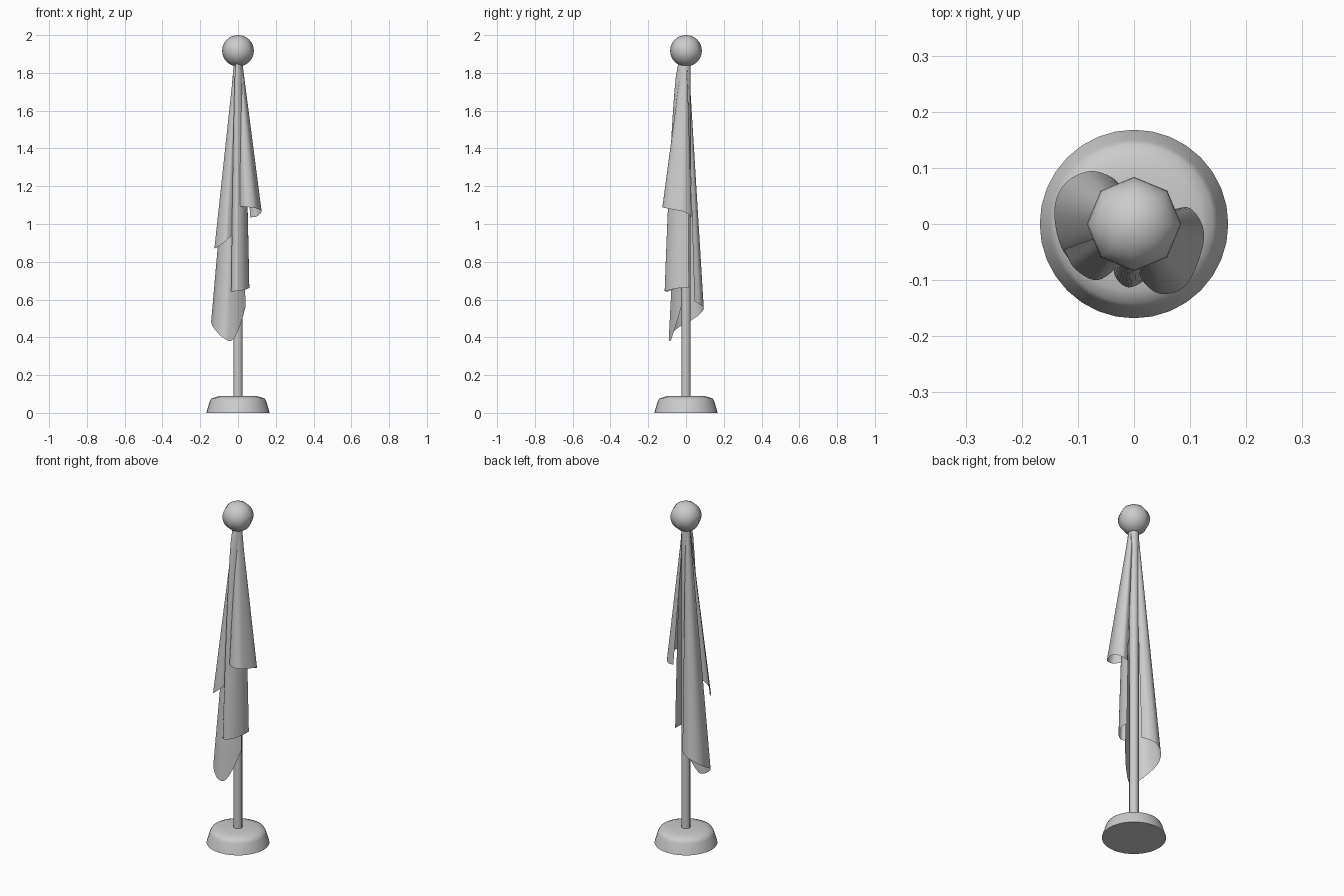
import bpy, bmesh, math
from mathutils import Vector

if "Cube" in bpy.data.objects:
    bpy.data.objects.remove(bpy.data.objects["Cube"])


def add_object(name, bm, angle=40):
    mesh = bpy.data.meshes.new(name)
    bm.to_mesh(mesh)
    bm.free()
    ob = bpy.data.objects.new(name, mesh)
    bpy.context.collection.objects.link(ob)
    bpy.ops.object.select_all(action='DESELECT')
    ob.select_set(True)
    bpy.context.view_layer.objects.active = ob
    bpy.ops.object.shade_smooth_by_angle(angle=math.radians(angle))
    return ob


def lathe(name, profile, sides, angle=40):
    """Revolve (radius, z) points about the z axis."""
    bm = bmesh.new()
    verts = [bm.verts.new((r, 0, z)) for r, z in profile]
    edges = [bm.edges.new(p) for p in zip(verts, verts[1:])]
    bmesh.ops.spin(bm, geom=verts + edges, axis=(0, 0, 1), cent=(0, 0, 0),
                   angle=math.tau, steps=sides)
    bmesh.ops.remove_doubles(bm, verts=bm.verts, dist=1e-5)
    bmesh.ops.recalc_face_normals(bm, faces=bm.faces)
    return add_object(name, bm, angle)


def smooth_path(points, steps=6):
    """Catmull-Rom curve through the points."""
    p = [Vector(q) for q in points]
    p = [2 * p[0] - p[1]] + p + [2 * p[-1] - p[-2]]
    out = []
    for i in range(1, len(p) - 2):
        a, b, c, d = p[i - 1:i + 3]
        for k in range(steps):
            t = k / steps
            out.append(0.5 * (2 * b + (c - a) * t + (2 * a - 5 * b + 4 * c - d) * t * t
                              + (3 * b - a - 3 * c + d) * t ** 3))
    return out + [p[-2]]


def cloth_fold(name, hem, top_z=1.86, gather=0.2, ease=1.0, rows=16):
    """Sheet hanging from the pole top and flaring out to a curved hem."""
    bm = bmesh.new()
    grid = []
    for b in smooth_path(hem):
        col = []
        for r in range(rows + 1):
            t = r / rows
            s = gather + (1 - gather) * t ** ease
            col.append(bm.verts.new((b.x * s, b.y * s, top_z + (b.z - top_z) * t)))
        grid.append(col)
    for c0, c1 in zip(grid, grid[1:]):
        for r in range(rows):
            bm.faces.new((c0[r], c0[r + 1], c1[r + 1], c1[r]))
    return add_object(name, bm, 60)


# Stand and pole
lathe("base", [(0, 0), (0.168, 0), (0.15, 0.06), (0.142, 0.075), (0.12, 0.084),
               (0.09, 0.09), (0, 0.09)], 32)
lathe("pole", [(0, 0.08), (0.025, 0.08), (0.025, 1.86), (0, 1.86)], 8, 50)

# Ball on top
ball = [(0.084 * math.sin(math.pi * i / 16), 1.917 - 0.083 * math.cos(math.pi * i / 16))
        for i in range(17)]
lathe("finial_ball", ball, 8, 60)

# Draped flag: long fold on the left and back
cloth_fold("flag_long_fold", [
    (-0.015, 0.045, 0.59), (-0.035, 0.08, 0.57), (-0.08, 0.094, 0.55),
    (-0.125, 0.07, 0.52), (-0.142, 0.02, 0.485), (-0.125, -0.05, 0.445),
    (-0.075, -0.09, 0.395), (-0.03, -0.08, 0.385), (0.01, -0.055, 0.46),
    (0.04, -0.025, 0.56)], gather=0.15)
# Small inner fold peeking over the long one
cloth_fold("flag_inner_fold", [
    (-0.125, -0.045, 0.87), (-0.105, -0.08, 0.88), (-0.065, -0.1, 0.91),
    (-0.025, -0.07, 0.95), (-0.01, -0.03, 0.98)], gather=0.15)
# Middle fold at the front
cloth_fold("flag_middle_fold", [
    (-0.015, -0.045, 0.67), (-0.036, -0.085, 0.645), (-0.01, -0.113, 0.645),
    (0.03, -0.09, 0.65), (0.057, -0.04, 0.66), (0.06, 0.015, 0.66)],
    gather=0.35, ease=0.6)
# Short fold on the right
cloth_fold("flag_short_fold", [
    (0.01, -0.05, 1.1), (0.012, -0.095, 1.095), (0.045, -0.124, 1.09),
    (0.09, -0.112, 1.085), (0.117, -0.06, 1.075), (0.124, -0.01, 1.065),
    (0.1, 0.028, 1.04), (0.065, 0.025, 1.035)], gather=0.18)
